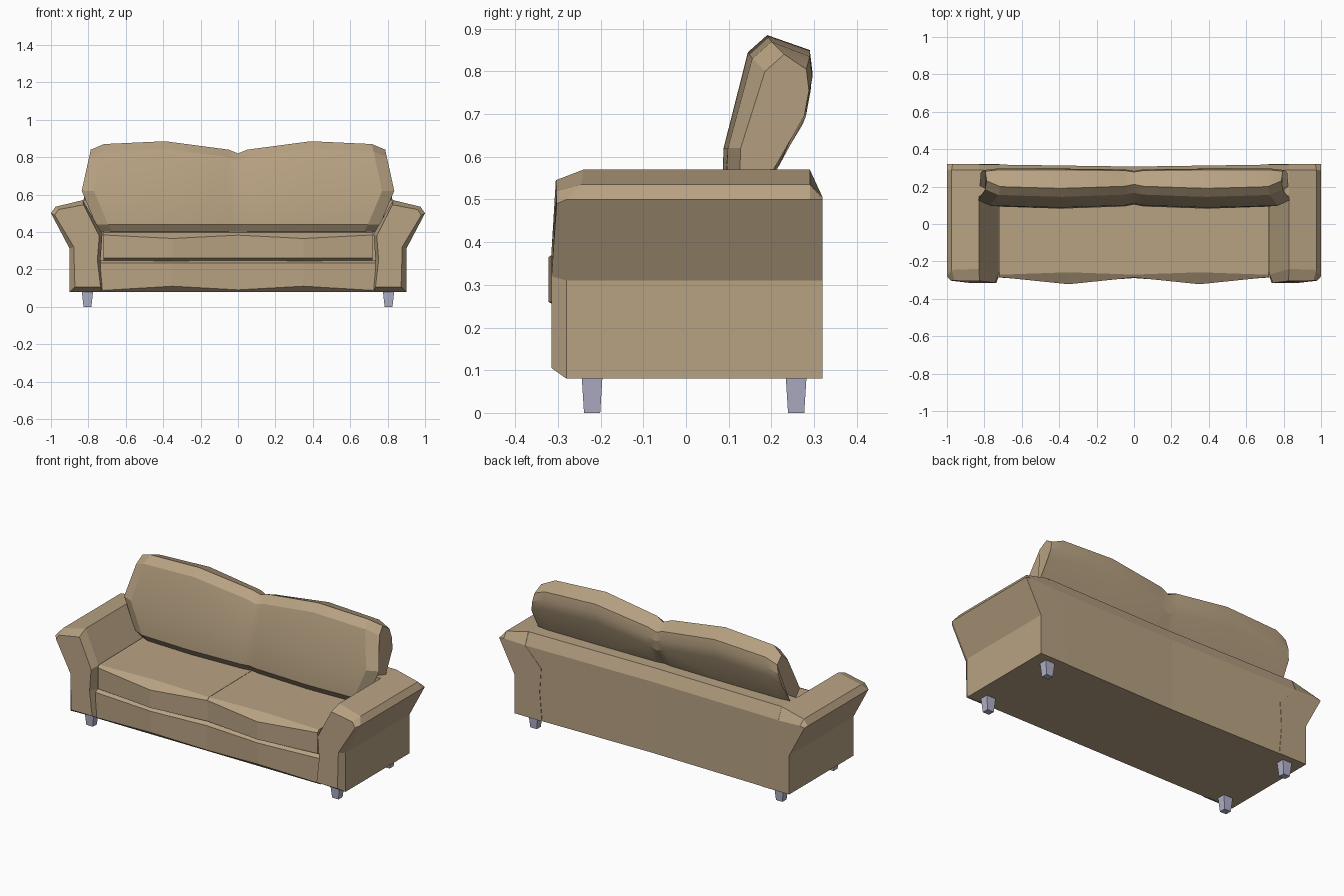
import bpy, bmesh, math

if "Cube" in bpy.data.objects:
    bpy.data.objects.remove(bpy.data.objects["Cube"])


def material(name, color):
    m = bpy.data.materials.new(name)
    m.diffuse_color = (*color, 1)
    m.use_nodes = True
    m.node_tree.nodes["Principled BSDF"].inputs["Base Color"].default_value = m.diffuse_color
    return m


FABRIC = material("tan fabric", (0.48, 0.363, 0.226))
LEG = material("blue grey leg", (0.44, 0.44, 0.58))


def loft(name, rings, mat, cap_start=True, smooth=None):
    """Skin a list of equal-length rings, then mirror the result across x."""
    bm = bmesh.new()
    vs = [[bm.verts.new(p) for p in r] for r in rings]
    n = len(rings[0])
    for a, b in zip(vs, vs[1:]):
        for i in range(n):
            j = (i + 1) % n
            bm.faces.new((a[i], a[j], b[j], b[i]))
    if cap_start:
        bm.faces.new(vs[0][::-1])
    bm.faces.new(vs[-1])
    bmesh.ops.recalc_face_normals(bm, faces=bm.faces)
    # an open centre ring can confuse the recalculation: check the outer cap
    if not cap_start:
        bm.faces.ensure_lookup_table()
        if bm.faces[-1].normal.x < 0:
            bmesh.ops.reverse_faces(bm, faces=bm.faces)
    me = bpy.data.meshes.new(name)
    bm.to_mesh(me)
    bm.free()
    me.materials.append(mat)
    ob = bpy.data.objects.new(name, me)
    bpy.context.collection.objects.link(ob)
    mod = ob.modifiers.new("mirror", 'MIRROR')
    mod.use_mirror_merge = not cap_start
    if smooth:
        bpy.ops.object.select_all(action='DESELECT')
        ob.select_set(True)
        bpy.context.view_layer.objects.active = ob
        bpy.ops.object.shade_smooth_by_angle(angle=math.radians(smooth))
    return ob


# Flared arms: one cross-section swept from back to front with bevelled ends
section = [(.90, .08), (.90, .31), (1.0, .50), (.975, .535),
           (.83, .57), (.725, .39), (.735, .25), (.72, .08)]
back_end = [(x, .32, min(z, .50)) for x, z in section]
back_end[3] = (.97, .32, .505)
shoulder = [(x, .29, z) for x, z in section]
front_y = [-.28, -.28, -.28, -.245, -.24, -.27, -.27, -.27]
front = [(x, y, z) for (x, z), y in zip(section, front_y)]
front_end = [(.872, -.315, .105), (.878, -.315, .32), (.98, -.303, .49),
             (.96, -.303, .52), (.825, -.305, .545), (.742, -.315, .38),
             (.752, -.315, .25), (.735, -.315, .105)]
loft("arms", [back_end, shoulder, front, front_end], FABRIC)

# Back panel, bowed in slightly at the middle
loft("back_panel", [[(x, y - d, z) for y, z in
                     [(.32, .08), (.32, .50), (.29, .57), (.15, .57), (.15, .08)]]
                    for x, d in [(0, .013), (.83, .001)]], FABRIC, cap_start=False)


# Base with a front that swells in the middle of each seat (w = swell)
def base_ring(x, w):
    y = -.285 - .028 * w
    return [(x, -.278, .08), (x, y, .087 + .023 * w), (x, y, .235),
            (x, y + .03, .25), (x, .2, .25), (x, .2, .08)]


loft("base", [base_ring(0, .15), base_ring(.35, 1), base_ring(.735, 0)],
     FABRIC, cap_start=False)


# Seat cushions
def seat_ring(x, w):
    y = -.282 - .04 * w
    return [(x, y + .03, .245), (x, y, .26), (x, y, .385 - .02 * w),
            (x, -.272 + .014 * w, .397), (x, .17, .402), (x, .17, .245)]


loft("seat_cushions", [seat_ring(.001, .1), seat_ring(.35, 1), seat_ring(.72, .05)],
     FABRIC)

# Leaning back cushions: profile in (y, z), first five points face forward
lean = [(.11, .40), (.082, .44), (.088, .62), (.145, .845), (.19, .885),
        (.29, .85), (.296, .80), (.285, .74), (.213, .57), (.20, .40)]


def side_x(z):
    """Outer outline of the pair of back cushions seen from the front."""
    return .74 + .5 * (z - .4) if z < .6 else .84 - .22 * (z - .6)


def back_ring(x, drop, front, back, inset=None):
    ring = []
    for i, (y, z) in enumerate(lean):
        y += front if i < 5 else -back
        if z > .73:
            z -= drop
        ring.append((side_x(z) - inset if inset is not None else x, y, z))
    return ring


loft("back_cushions", [back_ring(0, .065, .022, .012),
                       back_ring(.05, .045, .012, .004),
                       back_ring(.39, 0, 0, 0),
                       back_ring(0, .015, .01, 0, .065),
                       back_ring(0, .045, .04, .008, 0)],
     FABRIC, cap_start=False, smooth=18)

# Tapered legs
for label, cy in (("front_legs", -.22), ("back_legs", .258)):
    loft(label, [[(.805 + sx * hx, cy + sy * hy, z)
                  for sx, sy in [(-1, -1), (1, -1), (1, 1), (-1, 1)]]
                 for z, hx, hy in [(0, .021, .019), (.08, .03, .024)]], LEG)
